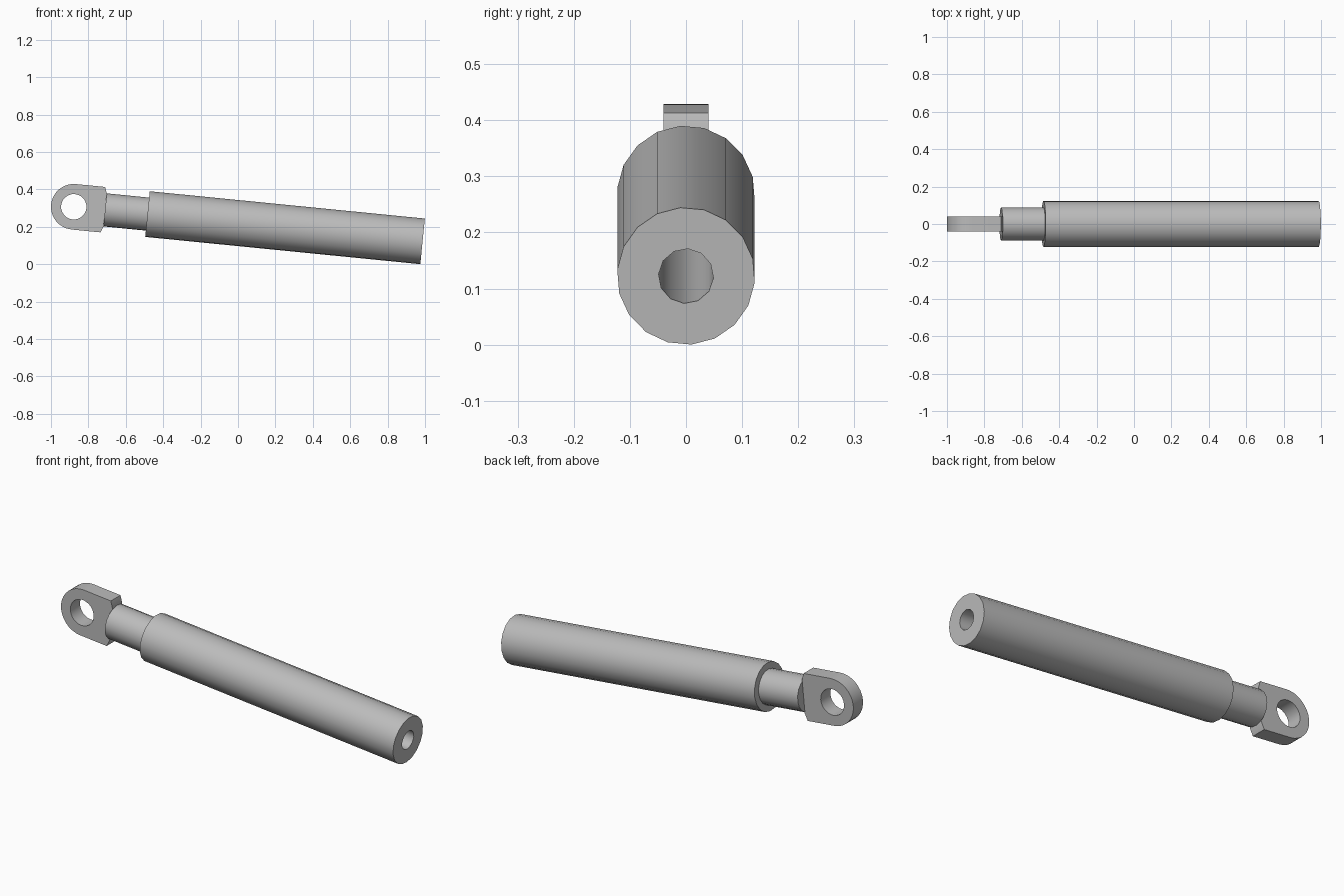
import bpy, bmesh
from math import radians, sin, cos
from mathutils import Matrix, Vector

if "Cube" in bpy.data.objects:
    bpy.data.objects.remove(bpy.data.objects["Cube"])

steel = bpy.data.materials.new("steel grey")
steel.use_nodes = True
GREY = (0.5, 0.5, 0.5, 1)
steel.diffuse_color = GREY
steel.node_tree.nodes["Principled BSDF"].inputs["Base Color"].default_value = GREY

# Whole strut slopes down towards +x, measured from the eye centre
PLACE = Matrix.Translation((-0.878, 0, 0.307)) @ Matrix.Rotation(radians(5.66), 4, 'Y')


def arc(radius, sides, start=0.0, sweep=360.0):
    """Points on a circle; an open arc includes its last point."""
    count = sides if sweep == 360 else sides + 1
    angles = [radians(start + sweep * i / sides) for i in range(count)]
    return [(radius * cos(a), radius * sin(a)) for a in angles]


def extruded(name, outlines, to_3d, direction):
    """Solid made by filling an outline (with optional holes) and extruding it."""
    bm = bmesh.new()
    for outline in outlines:
        ring = [bm.verts.new(to_3d(u, v)) for u, v in outline]
        for a, b in zip(ring, ring[1:] + ring[:1]):
            bm.edges.new((a, b))
    bmesh.ops.triangle_fill(bm, edges=bm.edges[:], use_beauty=True)
    result = bmesh.ops.extrude_face_region(bm, geom=bm.faces[:], use_keep_orig=True)
    moved = [g for g in result["geom"] if isinstance(g, bmesh.types.BMVert)]
    bmesh.ops.translate(bm, verts=moved, vec=Vector(direction))
    bmesh.ops.recalc_face_normals(bm, faces=bm.faces[:])
    mesh = bpy.data.meshes.new(name)
    bm.to_mesh(mesh)
    bm.free()
    mesh.materials.append(steel)
    obj = bpy.data.objects.new(name, mesh)
    bpy.context.collection.objects.link(obj)
    obj.matrix_world = PLACE
    bpy.ops.object.select_all(action='DESELECT')
    obj.select_set(True)
    bpy.context.view_layer.objects.active = obj
    bpy.ops.object.shade_smooth_by_angle(angle=radians(32))
    return obj


def along_axis(start):
    return lambda u, v: (start, u, v)


# Flat eye: rounded end, chamfered root and a pin hole
eye_outline = arc(0.122, 16, 90, 180) + [(0.156, -0.122), (0.17, -0.085),
                                         (0.17, 0.085), (0.156, 0.122)]
extruded("mounting_eye", [eye_outline, arc(0.068, 24)],
         lambda u, v: (u, -0.04, v), (0, 0.08, 0))

# Piston rod, plugged into the sleeve
extruded("piston_rod", [arc(0.089, 18, 94.7)], along_axis(0.168), (0.28, 0, 0))

# Outer sleeve with a long bore
extruded("outer_sleeve", [arc(0.123, 18, 94.7), arc(0.049, 12, 86)],
         along_axis(0.396), (1.478, 0, 0))
